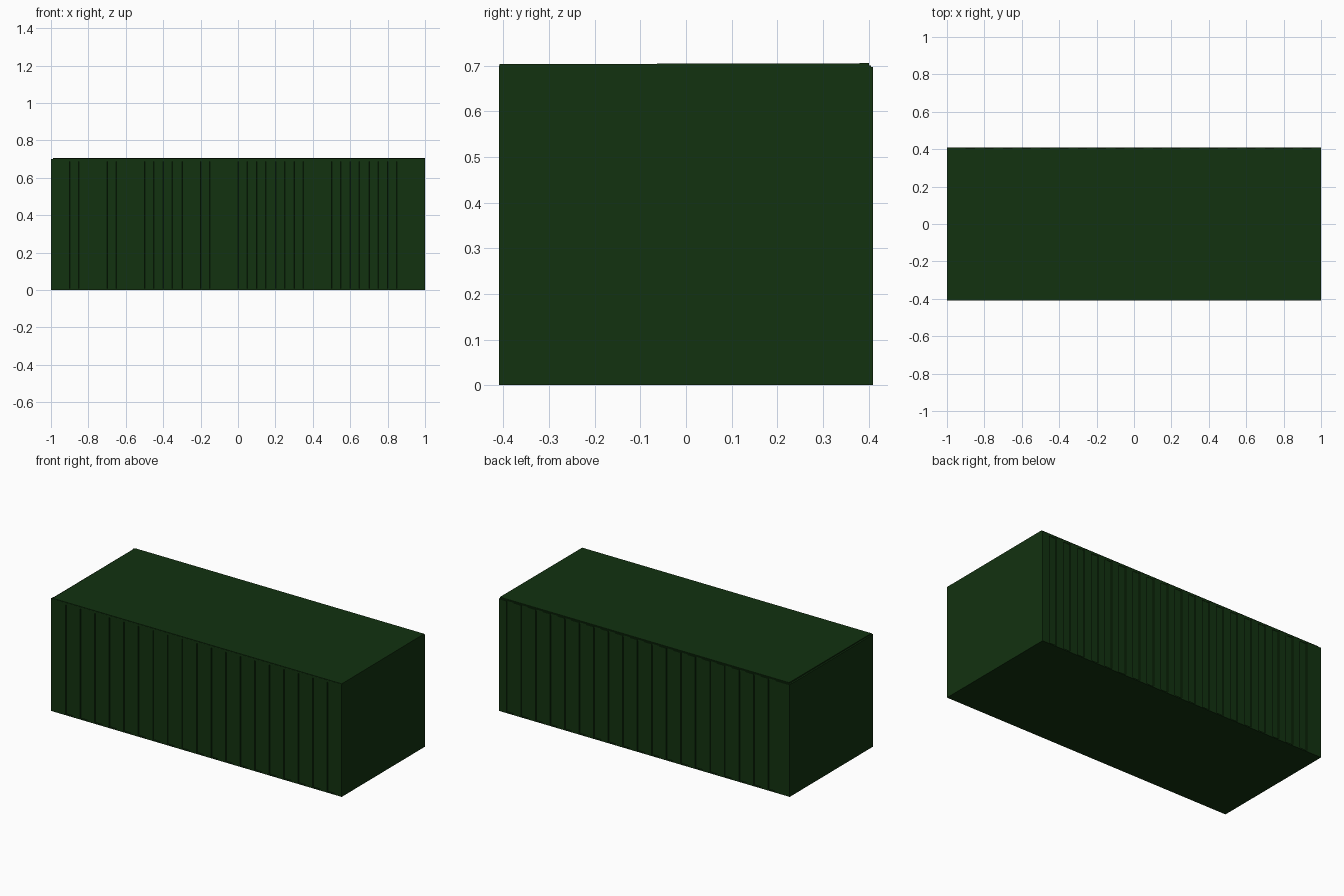
import bpy, bmesh
from mathutils import Vector

if "Cube" in bpy.data.objects:
    bpy.data.objects.remove(bpy.data.objects["Cube"])

green = bpy.data.materials.new("dark_green_paint")
green.diffuse_color = (0.006, 0.032, 0.005, 1)
green.use_nodes = True
green.node_tree.nodes["Principled BSDF"].inputs["Base Color"].default_value = green.diffuse_color


def finish(name, bm):
    bmesh.ops.recalc_face_normals(bm, faces=bm.faces)
    mesh = bpy.data.meshes.new(name)
    bm.to_mesh(mesh)
    bm.free()
    mesh.materials.append(green)
    obj = bpy.data.objects.new(name, mesh)
    bpy.context.collection.objects.link(obj)
    return obj


def box(name, lo, hi):
    lo, hi = Vector(lo), Vector(hi)
    bm = bmesh.new()
    bmesh.ops.create_cube(bm, size=1)
    bmesh.ops.scale(bm, vec=hi - lo, verts=bm.verts)
    bmesh.ops.translate(bm, vec=(lo + hi) / 2, verts=bm.verts)
    return finish(name, bm)


def corrugated_edge(outer, valley):
    """Stepped outline from x=-1 to x=1, with a double-width first rib."""
    pts = [(-1.0, outer)]
    for i in range(20):
        x = -0.9 + 0.1 * i
        if i < 19:
            pts += [(x, outer), (x + 0.002, valley),
                    (x + 0.048, valley), (x + 0.05, outer)]
    pts.append((1.0, outer))
    return pts


# Body with corrugated long walls and flat ends
outline = corrugated_edge(-0.409, -0.403) + corrugated_edge(0.409, 0.403)[::-1]
bm = bmesh.new()
base = bm.faces.new([bm.verts.new((x, y, 0.006)) for x, y in outline])
top = bmesh.ops.extrude_face_region(bm, geom=[base])
verts = [v for v in top["geom"] if isinstance(v, bmesh.types.BMVert)]
bmesh.ops.translate(bm, vec=(0, 0, 0.691), verts=verts)
finish("corrugated_body", bm)

# Floor, roof and the rails along the long walls
box("floor", (-1, -0.409, 0), (1, 0.409, 0.007))
box("front_top_rail", (-1, -0.409, 0.687), (1, -0.39, 0.70))
box("back_top_rail", (-1, 0.39, 0.687), (1, 0.405, 0.70))
roof = box("roof", (-0.99, -0.408, 0.69), (1, 0.401, 0.704))
for v in roof.data.vertices:
    if v.co.z > 0.7:
        v.co.z = 0.705 if v.co.y > 0 else 0.703
